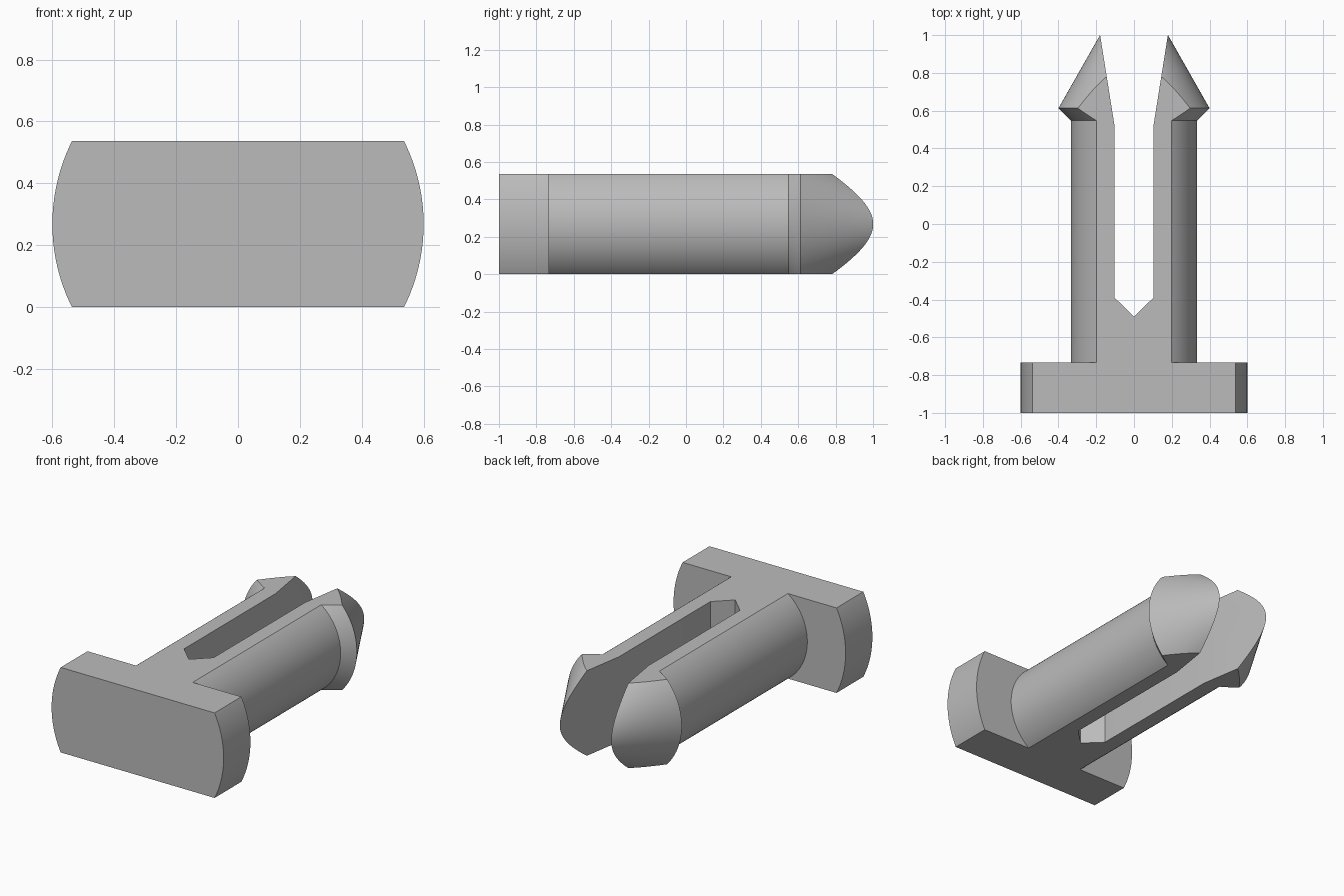
import bpy, bmesh, math
from mathutils import Matrix, Vector

cube = bpy.data.objects.get("Cube")
if cube:
    bpy.data.objects.remove(cube, do_unlink=True)

HEIGHT = 0.536
AXIS_Z = HEIGHT / 2
SEGMENTS = 128


def make_object(name, bm):
    bmesh.ops.recalc_face_normals(bm, faces=bm.faces)
    mesh = bpy.data.meshes.new(name)
    bm.to_mesh(mesh)
    bm.free()
    obj = bpy.data.objects.new(name, mesh)
    bpy.context.collection.objects.link(obj)
    return obj


def lathe(name, profile):
    """Revolve (radius, y) points around the lengthwise axis."""
    bm = bmesh.new()
    verts = [bm.verts.new((r, y, AXIS_Z)) for r, y in profile]
    edges = [bm.edges.new(pair) for pair in zip(verts, verts[1:])]
    bmesh.ops.spin(bm, geom=verts + edges, cent=(0, 0, AXIS_Z), axis=(0, 1, 0),
                   angle=math.tau, steps=SEGMENTS)
    bmesh.ops.remove_doubles(bm, verts=bm.verts, dist=1e-5)
    return make_object(name, bm)


def prism(name, outline, z0, z1):
    """Extrude an (x, y) outline upwards."""
    bm = bmesh.new()
    face = bm.faces.new([bm.verts.new((x, y, z0)) for x, y in outline])
    top = bmesh.ops.extrude_face_region(bm, geom=[face])["geom"]
    moved = [v for v in top if isinstance(v, bmesh.types.BMVert)]
    bmesh.ops.translate(bm, verts=moved, vec=(0, 0, z1 - z0))
    obj = make_object(name, bm)
    obj.hide_render = True
    return obj


def cut(obj, cutter, operation):
    """Apply a boolean and discard its cutter."""
    mod = obj.modifiers.new("cut", 'BOOLEAN')
    mod.operation, mod.object, mod.solver = operation, cutter, 'EXACT'
    depsgraph = bpy.context.evaluated_depsgraph_get()
    mesh = bpy.data.meshes.new_from_object(obj.evaluated_get(depsgraph))
    obj.modifiers.clear()
    obj.data = mesh
    bpy.data.objects.remove(cutter, do_unlink=True)


# Round head, shaft, barb and pointed end as one turned body
clip = lathe("split_push_pin", [
    (0, -1), (0.6, -1), (0.6, -0.733), (0.333, -0.733),
    (0.333, 0.547), (0.4, 0.613), (0, 1.317)])

# Flat top and bottom
cut(clip, prism("slab", [(-2, -2), (2, -2), (2, 2), (-2, 2)], 0, HEIGHT), 'INTERSECT')

# Lengthwise slot with a V-shaped root and flared mouth
half = [(0.103, -0.39), (0.103, 0.52), (0.243, 1.4)]
mirrored = [(-x, y) for x, y in reversed(half)]
cut(clip, prism("slot", [(0, -0.49)] + half + mirrored, -1, 2), 'DIFFERENCE')

# Grey plastic
grey = bpy.data.materials.new("grey_plastic")
grey.use_nodes = True
colour = (0.5, 0.5, 0.5, 1)
grey.diffuse_color = colour
grey.node_tree.nodes["Principled BSDF"].inputs["Base Color"].default_value = colour
clip.data.materials.clear()
clip.data.materials.append(grey)

# Smooth round sides, crisp edges
bpy.ops.object.select_all(action='DESELECT')
clip.select_set(True)
bpy.context.view_layer.objects.active = clip
bpy.ops.object.shade_smooth_by_angle(angle=math.radians(25))
